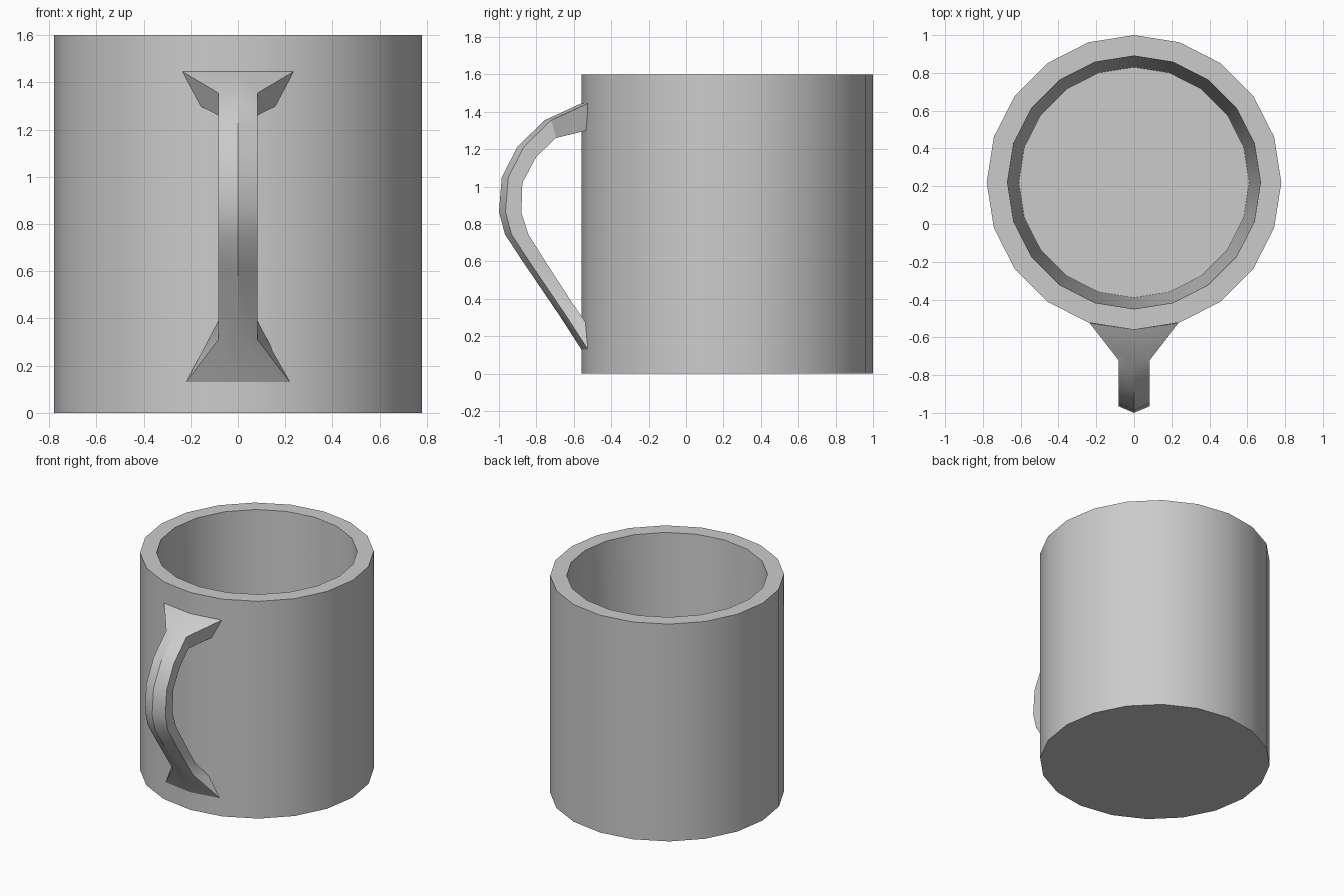
import bpy, bmesh
from math import cos, sin, tau, radians

if "Cube" in bpy.data.objects:
    bpy.data.objects.remove(bpy.data.objects["Cube"])

SIDES = 20
CENTER_Y = 0.22


def finish(name, bm):
    bmesh.ops.recalc_face_normals(bm, faces=bm.faces)
    mesh = bpy.data.meshes.new(name)
    bm.to_mesh(mesh)
    bm.free()
    obj = bpy.data.objects.new(name, mesh)
    bpy.context.collection.objects.link(obj)
    bpy.ops.object.select_all(action='DESELECT')
    obj.select_set(True)
    bpy.context.view_layer.objects.active = obj
    bpy.ops.object.shade_smooth_by_angle(angle=radians(30))
    return obj


def bridge(bm, rings):
    for a, b in zip(rings, rings[1:]):
        n = len(a)
        for i in range(n):
            j = (i + 1) % n
            bm.faces.new((a[i], a[j], b[j], b[i]))


# Cup: outer wall, rim, slightly tapered inside, closed by two floors
bm = bmesh.new()
profile = [(0.78, 0.0), (0.78, 1.6), (0.67, 1.6), (0.61, 0.11)]
rings = [[bm.verts.new((r * cos(tau * i / SIDES), CENTER_Y + r * sin(tau * i / SIDES), z))
          for i in range(SIDES)] for r, z in profile]
bridge(bm, rings)
bm.faces.new(rings[0])
bm.faces.new(rings[-1])
finish("cup_body", bm)

# Handle: five-sided section with an outer ridge, flared where it meets the cup
# Each row: ridge y, outer z, outer half width, inner y, inner z, inner half width
W = 0.083
RIDGE = 0.035
sections = [
    (-0.56, 1.445, 0.235, -0.53, 1.30, 0.16),
    (-0.755, 1.355, W, -0.695, 1.26, W),
    (-0.90, 1.215, W, -0.80, 1.16, W),
    (-0.985, 1.05, W, -0.875, 1.02, W),
    (-1.00, 0.865, W, -0.88, 0.86, W),
    (-0.968, 0.745, W, -0.843, 0.745, W),
    (-0.88, 0.61, W, -0.752, 0.60, W),
    (-0.676, 0.31, W, -0.616, 0.39, W),
    (-0.56, 0.13, 0.22, -0.527, 0.26, 0.15),
]
bm = bmesh.new()
rings = []
for yo, zo, wo, yi, zi, wi in sections:
    points = [(0, yo, zo), (wo, yo + RIDGE, zo), (wi, yi, zi),
              (-wi, yi, zi), (-wo, yo + RIDGE, zo)]
    rings.append([bm.verts.new(p) for p in points])
bridge(bm, rings)
# Open strip: close the ends only for consistent outward normals
bm.faces.new(rings[0])
bm.faces.new(rings[-1])
finish("handle", bm)
